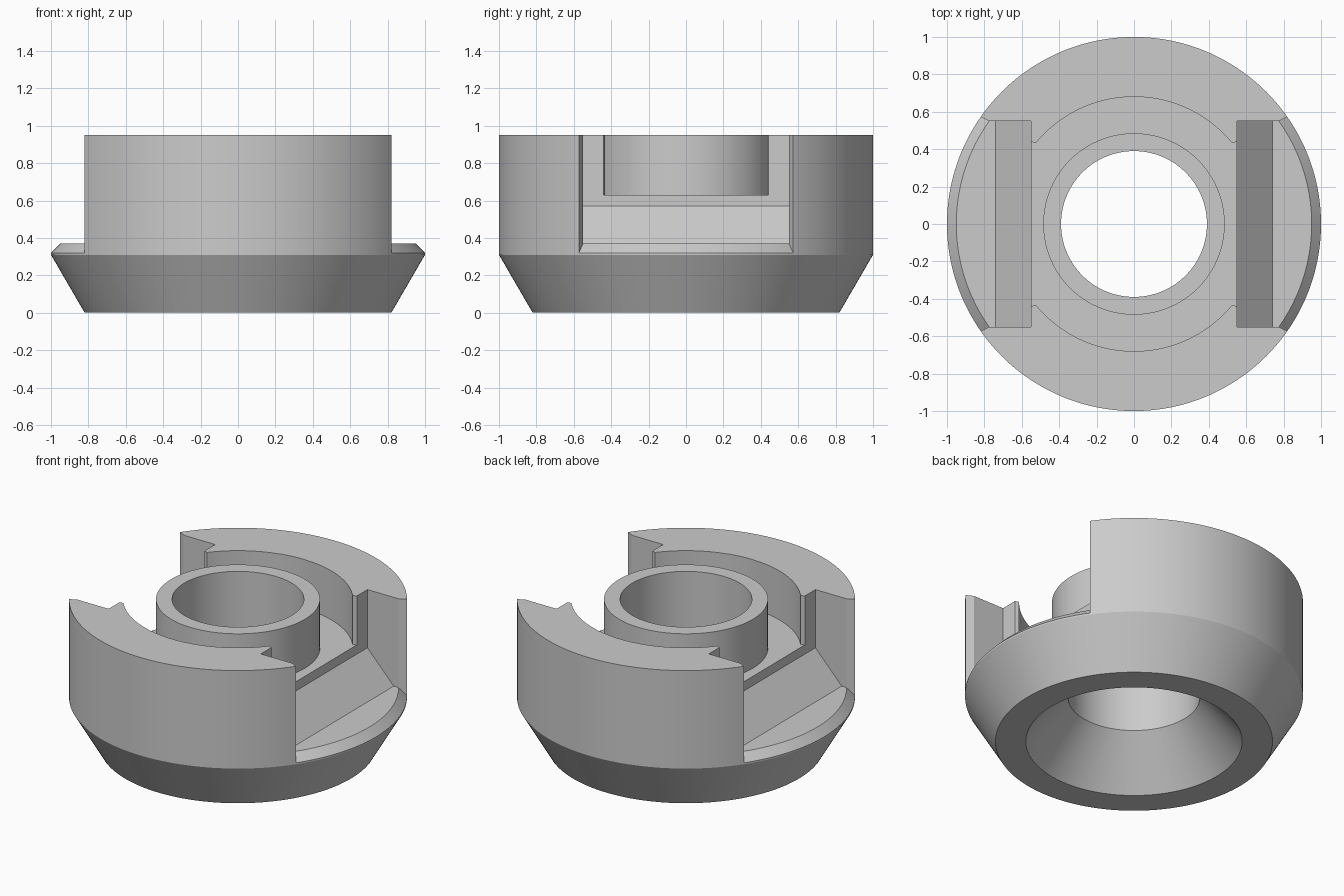
import bpy, bmesh, math

if "Cube" in bpy.data.objects:
    bpy.data.objects.remove(bpy.data.objects["Cube"])

SEGMENTS = 192

steel = bpy.data.materials.new("grey metal")
steel.diffuse_color = (0.6, 0.6, 0.6, 1)
steel.use_nodes = True
steel.node_tree.nodes["Principled BSDF"].inputs["Base Color"].default_value = steel.diffuse_color


def make_object(name, bm):
    bmesh.ops.recalc_face_normals(bm, faces=bm.faces)
    mesh = bpy.data.meshes.new(name)
    bm.to_mesh(mesh)
    bm.free()
    ob = bpy.data.objects.new(name, mesh)
    bpy.context.collection.objects.link(ob)
    return ob


def skin(name, loops, closed):
    """Join equal loops of points into a solid; cap the ends when not closed."""
    bm = bmesh.new()
    rows = [[bm.verts.new(p) for p in loop] for loop in loops]
    n = len(rows[0])
    for i in range(len(rows) if closed else len(rows) - 1):
        a, b = rows[i], rows[(i + 1) % len(rows)]
        for j in range(n):
            k = (j + 1) % n
            bm.faces.new((a[j], a[k], b[k], b[j]))
    if not closed:
        bm.faces.new(rows[0])
        bm.faces.new(rows[-1])
    return make_object(name, bm)


def revolve(name, profile):
    angles = [2 * math.pi * i / SEGMENTS for i in range(SEGMENTS)]
    return skin(name, [[(r * math.cos(a), r * math.sin(a), z) for r, z in profile]
                       for a in angles], True)


# Body: tapered foot, outer wall, ring groove, centre tube and flared bore
body = revolve("collar_body", [
    (0.82, 0), (1, 0.31), (1, 0.95), (0.68, 0.95), (0.68, 0.63),
    (0.485, 0.63), (0.485, 0.95), (0.39, 0.95), (0.39, 0.30), (0.64, 0)])
body.data.materials.append(steel)

cutters = []
for s in (-1, 1):
    # Side notch with a sloping ramp and flat ledge
    section = [(0.55, 0.57), (0.74, 0.37), (1.2, 0.37), (1.2, 1.2), (0.55, 1.2)]
    cutters.append(skin("notch_cutter",
                        [[(s * x, y, z) for x, z in section] for y in (-0.55, 0.55)], False))

    # Bevel along the outer rim of the notch, widening outwards
    loops = []
    for i in range(49):
        t = i / 24 - 1
        loop = []
        for r, top in ((0.94, 0), (1.04, 0), (1.04, 1), (0.94, 1)):
            y = t * (0.55 + 0.45 * (r - 0.95))
            z = 1.2 if top else 0.37 - (r - 0.95)
            loop.append((s * math.sqrt(r * r - y * y), y, z))
        loops.append(loop)
    cutters.append(skin("rim_bevel_cutter", loops, False))

    # Blunted tips where the groove opens into the notch
    for t in (-1, 1):
        tip = [(0.515, 0.4288), (0.56, 0.4432), (0.56, 0.36), (0.515, 0.36)]
        cutters.append(skin("tip_cutter",
                            [[(s * x, t * y, z) for x, y in tip] for z in (0.63, 1.2)], False))

bpy.context.view_layer.objects.active = body
body.select_set(True)
for cutter in cutters:
    cutter.hide_render = True
    mod = body.modifiers.new("cut", 'BOOLEAN')
    mod.operation = 'DIFFERENCE'
    mod.solver = 'EXACT'
    mod.object = cutter
    bpy.ops.object.modifier_apply(modifier=mod.name)
for cutter in cutters:
    bpy.data.objects.remove(cutter)

bpy.ops.object.shade_smooth_by_angle(angle=math.radians(20))
